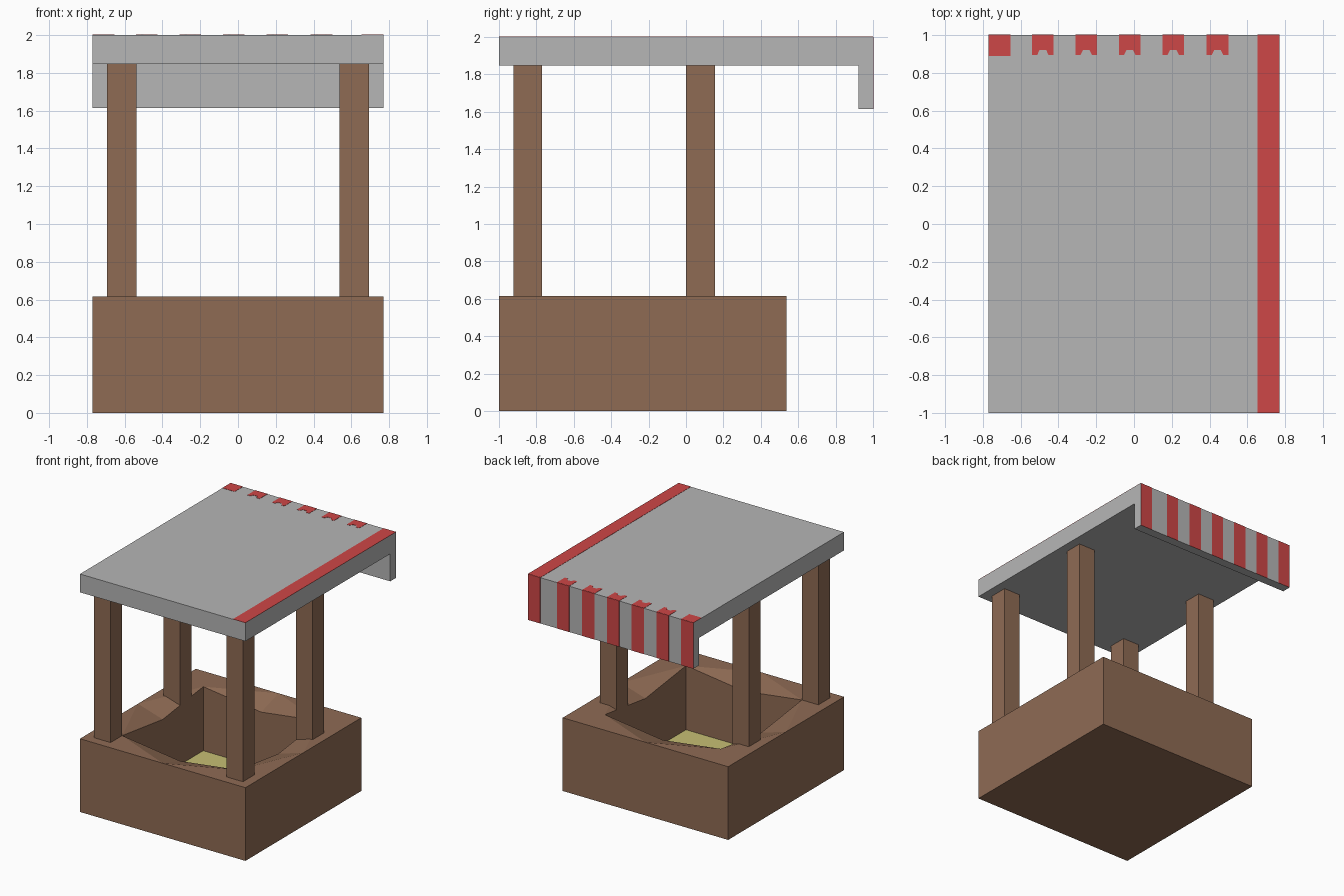
import bpy, bmesh

cube = bpy.data.objects.get("Cube")
if cube:
    bpy.data.objects.remove(cube, do_unlink=True)

U = 1 / 13  # building module


def material(name, rgb):
    lin = [((c / 255 + 0.055) / 1.055) ** 2.4 for c in rgb] + [1]
    m = bpy.data.materials.new(name)
    m.use_nodes = True
    m.diffuse_color = lin
    bsdf = next(n for n in m.node_tree.nodes if n.type == 'BSDF_PRINCIPLED')
    bsdf.inputs["Base Color"].default_value = lin
    return m


wood = material("brown wood", (143, 107, 84))
straw = material("pale straw", (198, 191, 116))
cloth = material("grey cloth", (182, 182, 182))
red = material("red cloth", (206, 71, 71))


def finish(name, bm, *mats):
    bmesh.ops.recalc_face_normals(bm, faces=bm.faces)
    mesh = bpy.data.meshes.new(name)
    bm.to_mesh(mesh)
    bm.free()
    for m in mats:
        mesh.materials.append(m)
    obj = bpy.data.objects.new(name, mesh)
    bpy.context.collection.objects.link(obj)
    return obj


def prism(name, points, direction, mat):
    """Extrude a closed outline along a direction."""
    bm = bmesh.new()
    face = bm.faces.new([bm.verts.new(p) for p in points])
    new = bmesh.ops.extrude_face_region(bm, geom=[face])["geom"]
    bmesh.ops.translate(bm, vec=direction,
                        verts=[v for v in new if isinstance(v, bmesh.types.BMVert)])
    return finish(name, bm, mat)


def box(name, lo, hi, mat):
    outline = [(lo[0], lo[1], lo[2]), (hi[0], lo[1], lo[2]),
               (hi[0], hi[1], lo[2]), (lo[0], hi[1], lo[2])]
    return prism(name, outline, (0, 0, hi[2] - lo[2]), mat)


# Hollow base: rings of corners and edge middles, rim sagging between corners
bm = bmesh.new()
mid_y = -3 * U
around = [(-1, -1), (0, -1), (1, -1), (1, 0), (1, 1), (0, 1), (-1, 1), (-1, 0)]


def ring(half, z, sag=0):
    return [bm.verts.new((half * a, mid_y + half * b, z - (0 if a * b else sag)))
            for a, b in around]


rings = [ring(10 * U, 0), ring(10 * U, 8 * U), ring(7 * U, 8 * U, 0.07), ring(7 * U, U)]
for low, high in zip(rings, rings[1:]):
    for i in range(8):
        j = (i + 1) % 8
        bm.faces.new((low[i], low[j], high[j], high[i]))
bm.faces.new(rings[0])
bm.faces.new(rings[-1]).material_index = 1
rim = [f for f in bm.faces if sum(v in rings[1] for v in f.verts) == 2
       and sum(v in rings[2] for v in f.verts) == 2]
bmesh.ops.triangulate(bm, faces=rim)
finish("base", bm, wood, straw)

# Four posts
for side, x in (("right", -9 * U), ("left", 7 * U)):
    for end, y in (("front", -12 * U), ("back", 0)):
        box(f"{end}_{side}_post", (x, y, 0.56), (x + 2 * U, y + 2 * U, 24 * U + 0.005), wood)

# Roof slab with hanging flap, one profile swept sideways
profile = [(-13, 26), (13, 26), (13, 21), (12, 21), (12, 24), (-13, 24)]
prism("roof", [(-10 * U, y * U, z * U) for y, z in profile], (20 * U, 0, 0), cloth)

# Red stripes down the flap, each with a scalloped tab on the roof
T = 0.002
W = 0.115
starts = [-10 * U, -0.54, -0.31, -0.08, 0.15, 0.385, 10 * U - W]
for i, x in enumerate(starts):
    box(f"flap_stripe_{i + 1}", (x, 1 - T, 21 * U), (x + W, 1 + T, 2), red)
    c = x + W / 2
    if i == 0:
        box("roof_corner_tab", (x, 0.89, 2 - T), (x + W, 1, 2 + T), red)
    elif i < 6:
        tab = [(x, 1), (x, 0.895), (c - 0.03, 0.895), (c - 0.018, 0.92),
               (c + 0.018, 0.92), (c + 0.03, 0.895), (x + W, 0.895), (x + W, 1)]
        prism(f"roof_tab_{i}", [(a, b, 2 - T) for a, b in tab], (0, 0, 2 * T), red)

# Long red band along the left edge of the roof
box("roof_edge_band", (10 * U - W, -1, 2 - T), (10 * U, 1, 2 + T), red)
